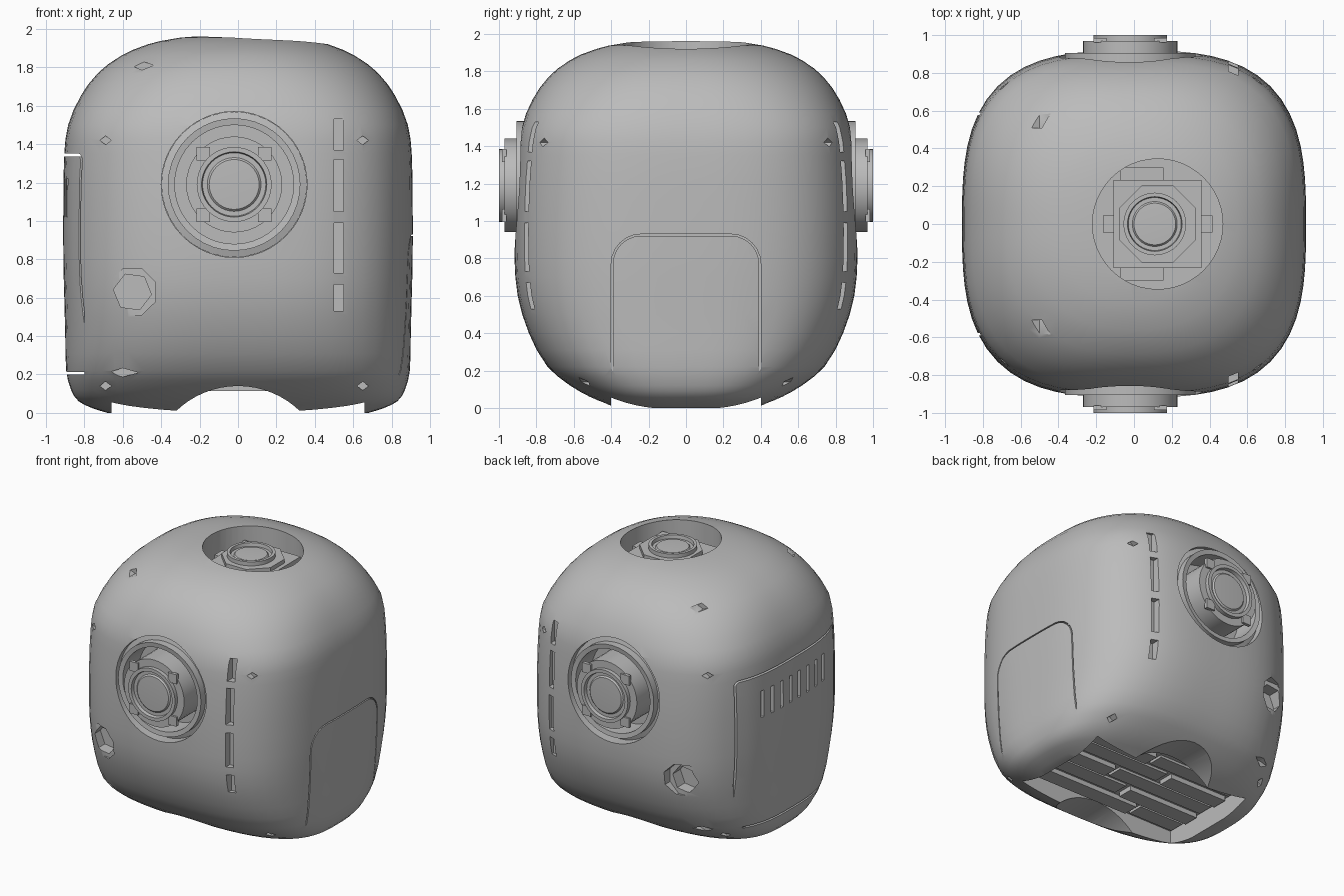
import bpy, bmesh, math
from mathutils import Matrix, Vector

default_cube = bpy.data.objects.get("Cube")
if default_cube:
    bpy.data.objects.remove(default_cube, do_unlink=True)

grey = bpy.data.materials.new("neutral_grey")
grey.use_nodes = True
grey.diffuse_color = (0.5, 0.5, 0.5, 1)
grey.node_tree.nodes["Principled BSDF"].inputs["Base Color"].default_value = (0.5, 0.5, 0.5, 1)

FRONT_BACK = (-1, 1)


def finish(name, bm, matrix=None):
    bmesh.ops.recalc_face_normals(bm, faces=bm.faces)
    if matrix:
        bm.transform(matrix)
    mesh = bpy.data.meshes.new(name)
    bm.to_mesh(mesh)
    bm.free()
    mesh.materials.append(grey)
    obj = bpy.data.objects.new(name, mesh)
    bpy.context.collection.objects.link(obj)
    return obj


def smooth(obj):
    bpy.ops.object.select_all(action='DESELECT')
    obj.select_set(True)
    bpy.context.view_layer.objects.active = obj
    bpy.ops.object.shade_smooth_by_angle(angle=math.radians(30))


def facing(side, x, z):
    """Turn local +z outward along y at the given spot."""
    return Matrix.Translation((x, 0, z)) @ Matrix.Rotation(-side * math.pi / 2, 4, 'X')


def box(name, lo, hi, matrix=None):
    bm = bmesh.new()
    bmesh.ops.create_cube(bm, size=1)
    lo, hi = Vector(lo), Vector(hi)
    for v in bm.verts:
        v.co = Vector([a + (c + 0.5) * (b - a) for a, b, c in zip(lo, hi, v.co)])
    return finish(name, bm, matrix)


def prism(name, sides, radius, h0, h1, matrix, stretch=(1, 1), turn=0):
    bm = bmesh.new()
    bmesh.ops.create_cone(bm, cap_ends=True, segments=sides, radius1=radius, radius2=radius, depth=h1 - h0)
    shape = Matrix.Diagonal((stretch[0], stretch[1], 1, 1)) @ Matrix.Rotation(turn, 4, 'Z')
    bm.transform(Matrix.Translation((0, 0, (h0 + h1) / 2)) @ shape)
    return finish(name, bm, matrix)


def revolve(name, profile, matrix, steps=40):
    bm = bmesh.new()
    verts = [bm.verts.new((r, 0, h)) for r, h in profile]
    edges = [bm.edges.new(pair) for pair in zip(verts, verts[1:])]
    bmesh.ops.spin(bm, geom=verts + edges, cent=(0, 0, 0), axis=(0, 0, 1), angle=math.tau, steps=steps)
    bmesh.ops.remove_doubles(bm, verts=bm.verts, dist=0.0005)
    obj = finish(name, bm, matrix)
    smooth(obj)
    return obj


def rounded_outline(half, z0, z1, r, steps=6):
    points = []
    for q, (sy, top) in enumerate(((1, 1), (-1, 1), (-1, 0), (1, 0))):
        cy, cz = sy * (half - r), (z1 - r if top else z0 + r)
        for i in range(steps + 1):
            t = (q + i / steps) * math.pi / 2
            points.append((cy + r * math.cos(t), cz + r * math.sin(t)))
    return points


def groove(name, half, z0, z1, r, x0, x1, width):
    """Thin closed frame used to cut a panel gap."""
    loops = [rounded_outline(half, z0, z1, r),
             rounded_outline(half - width, z0 + width, z1 - width, r - width)]
    bm = bmesh.new()
    rings = [[bm.verts.new((x, y, z)) for y, z in loop]
             for loop, x in ((loops[0], x0), (loops[0], x1), (loops[1], x1), (loops[1], x0))]
    n = len(rings[0])
    for a, b in zip(rings, rings[1:] + rings[:1]):
        for i in range(n):
            bm.faces.new((a[i], a[(i + 1) % n], b[(i + 1) % n], b[i]))
    return finish(name, bm)


# Shell: height, half width, half depth
PROFILE = [(0.0, .68, .39), (.025, .76, .44), (.06, .83, .52), (.12, .87, .62), (.22, .895, .74),
           (.4, .9, .84), (.6, .905, .9), (.8, .91, .917), (1.1, .91, .915), (1.35, .905, .9),
           (1.5, .885, .88), (1.65, .82, .82), (1.77, .73, .735), (1.86, .61, .62),
           (1.92, .47, .48), (1.955, .3, .31), (1.967, .12, .12)]


def exponent(z):
    return 3 if z < 1.5 else 3 - 0.8 * (z - 1.5) / 0.47


def spline(z):
    """Catmull-Rom blend through the shell profile."""
    k = max(i for i in range(len(PROFILE) - 1) if PROFILE[i][0] <= z)
    p = [PROFILE[min(max(k + d, 0), len(PROFILE) - 1)] for d in (-1, 0, 1, 2)]
    h = p[2][0] - p[1][0]
    t = (z - p[1][0]) / h
    out = []
    for c in (1, 2):
        m0 = (p[2][c] - p[0][c]) / (p[2][0] - p[0][0]) * h
        m1 = (p[3][c] - p[1][c]) / (p[3][0] - p[1][0]) * h
        out.append((1 + 2 * t) * (1 - t) ** 2 * p[1][c] + t * (1 - t) ** 2 * m0
                   + t * t * (3 - 2 * t) * p[2][c] + t * t * (t - 1) * m1)
    return out


def surface_y(x, z):
    a, b = spline(z)
    n = exponent(z)
    return b * max(0, 1 - abs(x / a) ** n) ** (1 / n)


SIDES = 72
bm = bmesh.new()
rings = []
heights = [p[0] + f * (q[0] - p[0]) for p, q in zip(PROFILE, PROFILE[1:]) for f in (0, 0.5)]
for z in heights + [PROFILE[-1][0]]:
    a, b = spline(min(z, 1.9669))
    ring = []
    for i in range(SIDES):
        c, s = math.cos(math.tau * i / SIDES), math.sin(math.tau * i / SIDES)
        k = (abs(c) ** exponent(z) + abs(s) ** exponent(z)) ** (-1 / exponent(z))
        ring.append(bm.verts.new((a * k * c, b * k * s, z)))
    rings.append(ring)
for low, high in zip(rings, rings[1:]):
    for i in range(SIDES):
        j = (i + 1) % SIDES
        bm.faces.new((low[i], low[j], high[j], high[i]))
bm.faces.new(rings[0])
bm.faces.new(rings[-1])
shell = finish("shell", bm)

# Openings cut into the shell
LENS_X, LENS_Z = -0.02, 1.19
TOP = Matrix.Translation((0.125, 0, 0))
cutters = [box("underside_cut", (-.66, -.4, -.1), (.66, .4, .15)),
           prism("arch_cut", 64, .464, -1, 1, facing(-1, 0, -.324)),
           prism("top_cut", 48, .345, 1.45, 2.1, TOP),
           groove("service_panel_gap", .59, .2, 1.35, .04, -1, -.8, .014),
           groove("side_panel_gap", .4, -.3, .93, .16, .84, 1, .009)]
for i in range(8):
    y = -.36 + .103 * i
    cutters.append(box("vent_cut", (-1, y - .015, 1.02), (-.86, y + .015, 1.22)))
for side in FRONT_BACK:
    cutters.append(prism("lens_cut", 48, .38, .71, 1.1, facing(side, LENS_X, LENS_Z)))
    port_y = surface_y(-.55, .63)
    for count, radius, depth in ((8, .13, .03), (6, .1, .12)):
        cutters.append(prism("port_cut", count, radius, port_y - depth, 1.1, facing(side, -.55, .63), turn=.39))
    for z0, z1 in ((.53, .67), (.73, .99), (1.05, 1.32), (1.37, 1.53)):
        depth = surface_y(.525, (z0 + z1) / 2) - .045
        cutters.append(box("slot_cut", (.5, min(side * depth, side), z0), (.55, max(side * depth, side), z1)))
    # Small diamond fastener recesses
    for x, z, width in ((-.5, 1.81, .06), (-.69, 1.42, .03), (.65, 1.42, .03),
                        (.65, .14, .03), (-.69, .14, .03), (-.6, .21, .08)):
        y = surface_y(x, z)
        cutters.append(prism("fastener_cut", 4, 1, y - .03, y + .08, facing(side, x, z), (width, .023)))

bpy.context.view_layer.objects.active = shell
for cutter in cutters:
    cutter.hide_render = True
    mod = shell.modifiers.new("cut", 'BOOLEAN')
    mod.operation, mod.solver, mod.object = 'DIFFERENCE', 'EXACT', cutter
    bpy.ops.object.modifier_apply(modifier=mod.name)
    bpy.data.objects.remove(cutter, do_unlink=True)
smooth(shell)

# Lens units, front and back
BEZEL = [(.31, .7), (.31, .9), (.345, .905), (.345, .85), (.379, .84), (.379, .7)]
HOUSING = [(.25, .7), (.25, .97), (.195, .97), (.195, 1), (.17, 1), (.165, .975),
           (.14, .975), (.13, .985), (0, .99)]
for side, label in zip(FRONT_BACK, ("front", "back")):
    place = facing(side, LENS_X, LENS_Z)
    revolve(label + "_bezel", BEZEL, place)
    revolve(label + "_lens_housing", HOUSING, place)
    for sx in (-1, 1):
        for sy in (-1, 1):
            prism(label + "_corner_block", 4, .05, .96, .985,
                  place @ Matrix.Translation((sx * .16, sy * .16, 0)), turn=math.pi / 4)

# Top lens unit, recessed inside its round opening
prism("top_lens_box", 4, .33, 1.45, 1.86, TOP, turn=math.pi / 4)
prism("top_lens_plate", 8, .22, 1.8, 1.89, TOP, turn=math.pi / 8)
revolve("top_lens", [(r * .85, h + .92) for r, h in HOUSING[2:]],
        Matrix.Translation((.11, 0, 0)))
for sx in (-1, 1):
    box("top_strut", (.23 * sx - .06, -.045, 1.78), (.23 * sx + .06, .045, 1.84), TOP)
    box("top_bracket", (-.2, .26 * sx - .04, 1.7), (.03, .26 * sx + .04, 1.8), TOP)

# Stepped plates on the recessed underside
ROWS = 5
for row in range(ROWS):
    y0 = -.38 + row * .76 / ROWS
    split = -.25 + .22 * (row * 2 % ROWS) / 2
    for k, (x0, x1) in enumerate(((-.64, split - .02), (split + .02, .64))):
        drop = .115 if (row + k) % 2 else .132
        box("underside_plate", (x0, y0 + .012, drop), (x1, y0 + .13, .16))
